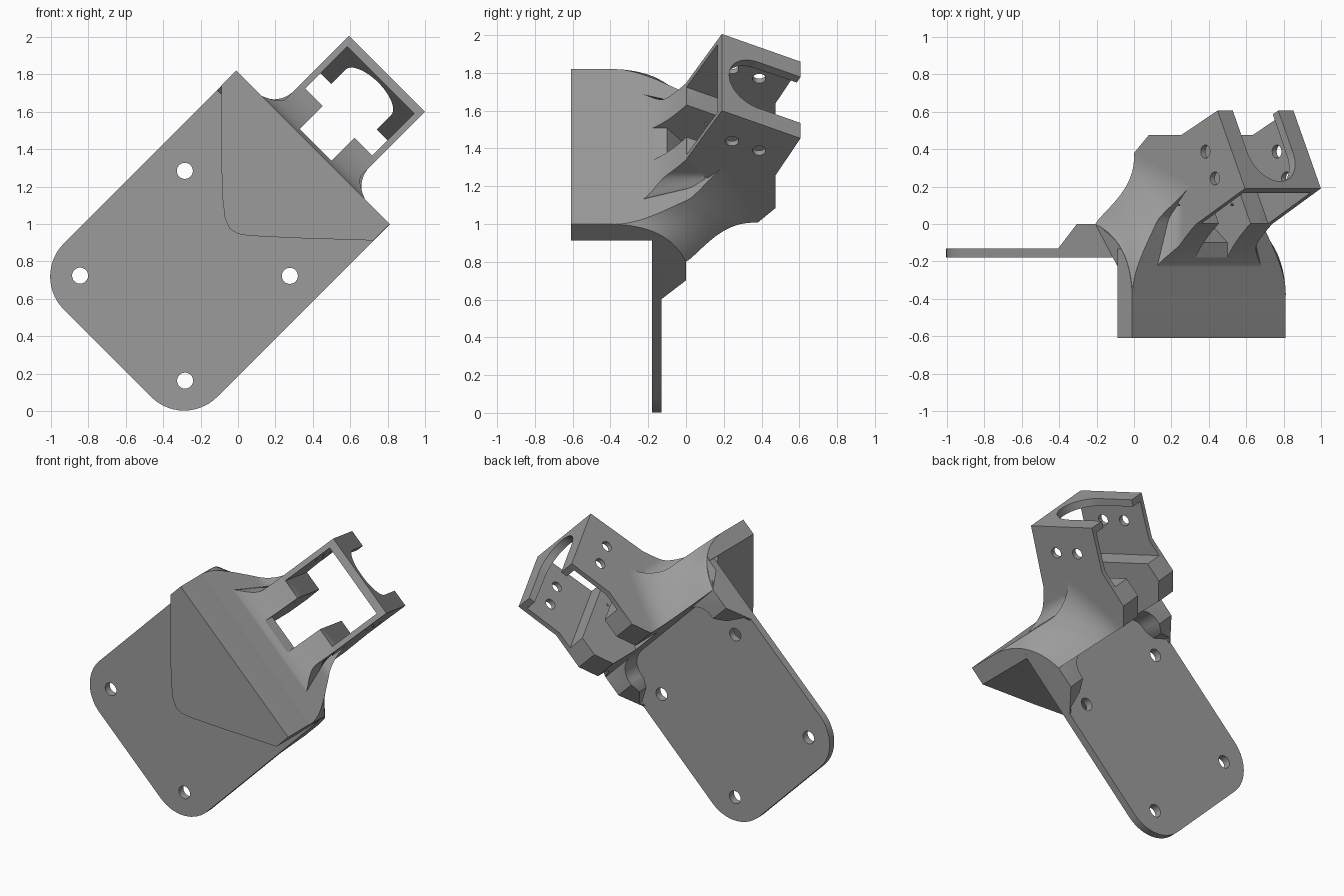
import bpy, bmesh, math
from mathutils import Vector

if "Cube" in bpy.data.objects:
    bpy.data.objects.remove(bpy.data.objects["Cube"])

R2 = math.sqrt(2)
VC = 0.712          # centre line of the part across its width
HW = 0.58           # half width of plate and hood
BW = 0.287          # half width of bracket

mat = bpy.data.materials.new("grey plastic")
mat.diffuse_color = (0.33, 0.33, 0.33, 1)
mat.use_nodes = True
mat.node_tree.nodes["Principled BSDF"].inputs["Base Color"].default_value = mat.diffuse_color


def world(u, h, y):
    """u runs along the 45 degree part, h across it, y is depth."""
    v = VC + h
    return Vector(((u - v) / R2, y, (u + v) / R2))


def side(p, d):      # profile in (u, y), pushed across
    return world(p[0], d, p[1])


def flat(p, d):      # profile in (u, h), pushed in depth
    return world(p[0], p[1], d)


def upright(p, d):   # profile in (x, z), pushed in depth
    return Vector((p[0], d, p[1]))


A, B, C = (0.895, 0.446), (-0.446, 0.895), (1.838, 0.19)


def tilted(a, b):    # bracket coordinates to (u, y)
    return (C[0] + a * A[0] + b * B[0], C[1] + a * A[1] + b * B[1])


def endwise(p, d):   # profile in (h, b), pushed along bracket
    u, y = tilted(d, p[1])
    return world(u, p[0], y)


def along_b(p, t):   # slide a (u, y) point along the bracket depth
    return (p[0] + t * B[0], p[1] + t * B[1])


def arc(cx, cy, r, a0, a1, n):
    return [(cx + r * math.cos(math.radians(a0 + (a1 - a0) * i / n)),
             cy + r * math.sin(math.radians(a0 + (a1 - a0) * i / n))) for i in range(n + 1)]


def circle(cx, cy, r, n=24):
    return arc(cx, cy, r, 0, 360, n)[:-1]


def rings(name, loops):
    """Solid through a row of closed loops."""
    bm = bmesh.new()
    vs = [[bm.verts.new(p) for p in lp] for lp in loops]
    n = len(vs[0])
    for r0, r1 in zip(vs, vs[1:]):
        for i in range(n):
            bm.faces.new((r0[i], r0[(i + 1) % n], r1[(i + 1) % n], r1[i]))
    bm.faces.new(vs[0])
    bm.faces.new(vs[-1])
    bmesh.ops.recalc_face_normals(bm, faces=bm.faces)
    me = bpy.data.meshes.new(name)
    bm.to_mesh(me)
    bm.free()
    me.materials.append(mat)
    ob = bpy.data.objects.new(name, me)
    bpy.context.collection.objects.link(ob)
    return ob


def prism(name, pts, fn, lo, hi):
    return rings(name, [[fn(p, d) for p in pts] for d in (lo, hi)])


def activate(ob):
    bpy.ops.object.select_all(action='DESELECT')
    ob.select_set(True)
    bpy.context.view_layer.objects.active = ob


def cut(ob, *cutters):
    activate(ob)
    for c in cutters:
        m = ob.modifiers.new("cut", 'BOOLEAN')
        m.operation, m.solver, m.object = 'DIFFERENCE', 'EXACT', c
        bpy.ops.object.modifier_apply(modifier=m.name)


# Flared neck: sections turn from the hood edge to the bracket
def neck_point(s, t):
    k = max(0, (t - 0.6) / 0.4)
    top = Vector((1.28 + 0.14 * k ** 1.5, -0.38 + 0.4 * min(1, t / 0.6) + 0.18 * k))
    low = Vector((1.0, 0.38 * t))
    bulge = Vector((0.8, 0.6)) * 0.08 * (1 - t) ** 2 * 4 * s * (1 - s)
    return top.lerp(low, s) + bulge


def neck_half(s, t):
    f_top = 1 - t * t * (3 - 2 * t)
    f_low = (1 - t ** 1.25) ** 2.6
    return BW + (HW - BW) * (f_top * (1 - s) + f_low * s)


N = 12
S = [i / N for i in range(N + 1)]
loops = []
for k in range(25):
    t = k / 24
    pts = [(neck_point(s, t), neck_half(s, t)) for s in S]
    loops.append([world(p.x, h, p.y) for p, h in pts] +
                 [world(p.x, -h, p.y) for p, h in reversed(pts)])
neck = rings("flared_neck", loops)
edge = [tuple(neck_point(s, 0)) for s in S]

# Ribs rising from the neck to the bracket, flared at the foot
loops = []
for k in range(17):
    g = (k / 16) ** 1.6
    u = 1.278 + 0.192 * g
    front = -0.24 + 0.24 * k / 16
    h = BW + 0.11 * max(0, 1 - g / 0.45) ** 2
    loops.append([world(u, -h, front), world(u, h, front),
                  world(u, BW - 0.005, 0.1), world(u, 0.005 - BW, 0.1)])
ribs = rings("neck_ribs", loops)

# Mounting plate with rounded lower corners
plate = prism("mounting_plate",
              [(1.18, -HW)] + [(1.18, HW)] + arc(-0.025, HW - 0.25, 0.25, 90, 180, 14)
              + arc(-0.025, -HW + 0.25, 0.25, 180, 270, 14), flat, -0.18, -0.13)

# Hood standing out in front of the plate
hood = prism("front_hood", [(-0.088, 1.742), (-0.01, 1.82), (0.81, 1.0), (0.722, 0.912),
                            (0.3, 0.925), (0.06, 0.937), (0.0, 0.947), (-0.045, 0.975),
                            (-0.07, 1.03), (-0.082, 1.13), (-0.088, 1.3)], upright, -0.61, -0.135)

# Back wall and side skirts behind the plate
skirt = prism("back_skirt", edge + [(0.86, 0.0), (0.714, -0.135), (1.165, -0.135), (1.2, -0.2)],
              side, -HW, HW)

# Tilted bracket
bracket = prism("bracket", [(1.47, 0), C, tilted(0, 0.465), (1.355, 0.475), (1.11, 0.475),
                            (1.0, 0.38)], side, -BW, BW)

# Cutters
trim = prism("trim_cutter", edge + [(0.95, 0.1), (1.5, 0.1), (1.5, -0.38)], side, -0.8, 0.8)
slot = prism("slot_cutter", [(1.30, -0.5), (1.30, -0.1), (1.01, 0.13), (0.9, 0.2), (0.9, 0.8),
                             (1.3, 0.8), (1.52, 0.3), (1.55, -0.5)], side, -0.12, 0.12)
seat = (1.475, 0.0)
window = prism("window_cutter", [along_b(seat, -0.15), (1.934, -0.134), (1.488, 0.8),
                                 along_b(seat, 0.9)], side, -0.253, 0.253)
mouth = prism("mouth_cutter", arc(0, 0.215, 0.172, 180, 360, 24) + [(0.172, 0.7), (-0.172, 0.7)],
              endwise, -0.09, 0.1)
half = [(0.5, 0.565), (0.75, 0.565), (0.8, 0.47), (0.86, 0.44)] + arc(0.88, 0.32, 0.12, 90, 0, 8)
arch = prism("arch_cutter", half + [(u, -h) for u, h in reversed(half)], flat, -0.15, 0.3)
pin_holes = [prism("pin_cutter", circle(*tilted(-0.18, b), 0.035), side, -0.5, 0.5)
             for b in (0.15, 0.31)]
bolts = [prism("bolt_cutter", circle(u, h, 0.043), flat, -0.5, 0.3)
         for u in (-0.085, 0.707) for h in (-0.397, 0.397)]

cut(plate, *bolts)
cut(hood, trim)
cut(skirt, arch)
cut(neck, slot, window)
cut(ribs, slot, window)
cut(bracket, slot, window, mouth, *pin_holes)

for c in [trim, slot, window, mouth, arch] + pin_holes + bolts:
    bpy.data.objects.remove(c)
for ob in (plate, hood, skirt, neck, ribs, bracket):
    activate(ob)
    bpy.ops.object.shade_smooth_by_angle(angle=math.radians(30))
